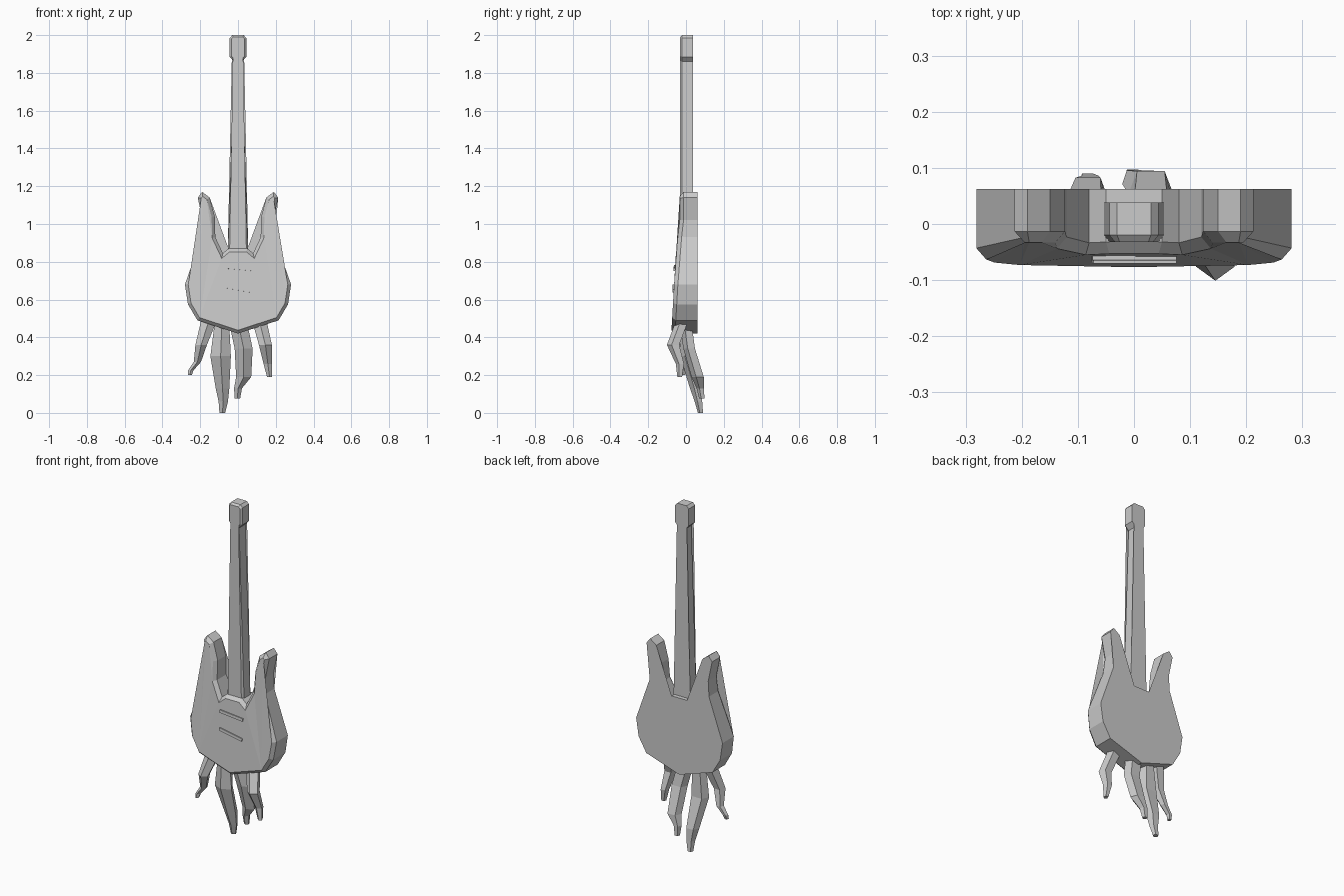
import bpy, bmesh, math
from mathutils import Vector

if "Cube" in bpy.data.objects:
    bpy.data.objects.remove(bpy.data.objects["Cube"])


def finish(bm, name):
    bmesh.ops.recalc_face_normals(bm, faces=bm.faces[:])
    mesh = bpy.data.meshes.new(name)
    bm.to_mesh(mesh)
    bm.free()
    obj = bpy.data.objects.new(name, mesh)
    bpy.context.collection.objects.link(obj)
    return obj


def mirrored(half):
    """Right half outline (bottom to top, x >= 0) -> closed counter-clockwise loop."""
    pts = [Vector(p) for p in half]
    return pts + [Vector((-p.x, p.y)) for p in reversed(pts) if p.x > 1e-4]


def inset(loop, d):
    out = []
    for i, p in enumerate(loop):
        a = (p - loop[i - 1]).normalized()
        b = (loop[(i + 1) % len(loop)] - p).normalized()
        n1, n2 = Vector((-a.y, a.x)), Vector((-b.y, b.x))
        out.append(p + (n1 + n2) / max(1 + n1.dot(n2), 0.5) * d)
    return out


def slab(name, half, back, front, edge, depth):
    """Flat-backed slab with a chamfered front; front(z) gives the face depth."""
    loop = mirrored(half)
    inner = inset(loop, edge)
    bm = bmesh.new()
    rings = [
        [bm.verts.new((p.x, back, p.y)) for p in loop],
        [bm.verts.new((p.x, front(p.y) + depth, p.y)) for p in loop],
        [bm.verts.new((q.x, front(q.y), q.y)) for q in inner],
    ]
    n = len(loop)
    for r, s in zip(rings, rings[1:]):
        for i in range(n):
            j = (i + 1) % n
            bm.faces.new((r[i], r[j], s[j], s[i]))
    caps = [bm.faces.new(rings[0]), bm.faces.new(rings[-1])]
    bmesh.ops.triangulate(bm, faces=caps)
    return finish(bm, name)


def finger(name, stations):
    """Five-sided bent finger; each station is x, y, z, half width, half depth."""
    bm = bmesh.new()
    rings = []
    for x, y, z, w, d in stations:
        rings.append([bm.verts.new((x + w * math.sin(math.tau * k / 5),
                                    y - d * math.cos(math.tau * k / 5), z))
                      for k in range(5)])
    for r, s in zip(rings, rings[1:]):
        for i in range(5):
            j = (i + 1) % 5
            bm.faces.new((r[i], r[j], s[j], s[i]))
    bm.faces.new(rings[0])
    bm.faces.new(rings[-1])
    return finish(bm, name)


def body_front(z):
    if z > 1.0:
        return -0.033
    if z > 0.87:
        return -0.033 - (1.0 - z) / 0.13 * 0.019
    return -0.052 - (0.87 - z) / 0.45 * 0.026


# Body with two long horns
slab("guitar_body", [
    (0, 0.42), (0.215, 0.49), (0.265, 0.575), (0.281, 0.68), (0.193, 0.93),
    (0.188, 1.02), (0.213, 1.14), (0.19, 1.17), (0.15, 1.14), (0.123, 1.04),
    (0.12, 0.93), (0.08, 0.845), (0.05, 0.87)],
    0.062, body_front, 0.017, 0.02)

# Neck and headstock
slab("neck", [
    (0.055, 0.82), (0.021, 1.86), (0.044, 1.885), (0.044, 1.985), (0.03, 2.0)],
    0.038, lambda z: -0.032, 0.01, 0.012)

# Two slanted pickup bars
for i, (z, tilt) in enumerate([(0.767, 0.09), (0.658, 0.18)]):
    bpy.ops.mesh.primitive_cube_add(size=1, location=(0, body_front(z) - 0.001, z),
                                    rotation=(-0.058, tilt, 0))
    bar = bpy.context.object
    bar.name = f"pickup_{i + 1}"
    bar.scale = (0.15, 0.012, 0.017)

# Claw-like fingers hanging from the body
finger("outer_finger_left", [
    (-0.15, 0.0, 0.50, 0.045, 0.04), (-0.195, -0.035, 0.36, 0.032, 0.034),
    (-0.215, -0.01, 0.27, 0.02, 0.022), (-0.25, -0.01, 0.225, 0.015, 0.016),
    (-0.255, -0.015, 0.20, 0.011, 0.012)])
finger("inner_finger_left", [
    (-0.085, 0.0, 0.48, 0.04, 0.035), (-0.092, 0.005, 0.30, 0.057, 0.036),
    (-0.082, 0.055, 0.13, 0.038, 0.034), (-0.078, 0.068, 0.06, 0.026, 0.022),
    (-0.083, 0.078, 0.0, 0.016, 0.015)])
finger("inner_finger_right", [
    (0.0, 0.0, 0.48, 0.05, 0.035), (0.03, 0.02, 0.34, 0.05, 0.034),
    (0.03, 0.065, 0.19, 0.042, 0.036), (0.0, 0.078, 0.13, 0.022, 0.022),
    (-0.003, 0.085, 0.075, 0.015, 0.015)])
finger("outer_finger_right", [
    (0.115, -0.02, 0.48, 0.04, 0.036), (0.145, -0.065, 0.36, 0.036, 0.036),
    (0.158, -0.03, 0.26, 0.024, 0.024), (0.167, -0.032, 0.19, 0.014, 0.014)])
